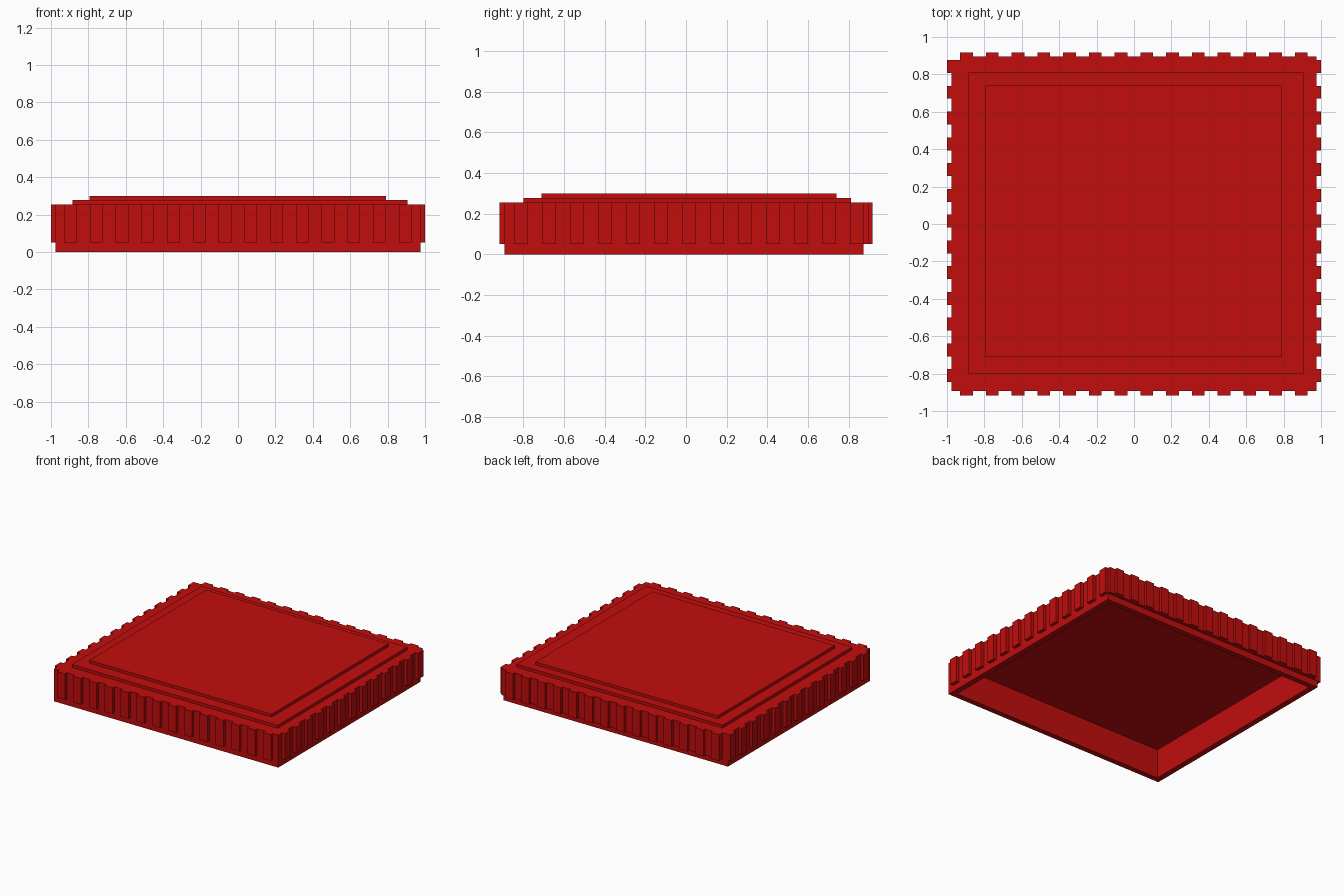
import bpy
import bmesh

if "Cube" in bpy.data.objects:
    bpy.data.objects.remove(bpy.data.objects["Cube"], do_unlink=True)

red = bpy.data.materials.new("deep red")
red.use_nodes = True
RED = (0.54, 0.004, 0.004, 1)
red.diffuse_color = RED
red.node_tree.nodes["Principled BSDF"].inputs["Base Color"].default_value = RED


def prism(name, outline, z0, z1):
    """Upright solid with the given plan outline."""
    bm = bmesh.new()
    face = bm.faces.new([bm.verts.new((x, y, z0)) for x, y in outline])
    ext = bmesh.ops.extrude_face_region(bm, geom=[face])
    top = [v for v in ext["geom"] if isinstance(v, bmesh.types.BMVert)]
    bmesh.ops.translate(bm, vec=(0, 0, z1 - z0), verts=top)
    bmesh.ops.recalc_face_normals(bm, faces=bm.faces)
    mesh = bpy.data.meshes.new(name)
    bm.to_mesh(mesh)
    bm.free()
    mesh.materials.append(red)
    obj = bpy.data.objects.new(name, mesh)
    bpy.context.collection.objects.link(obj)
    return obj


def rect(x0, x1, y0, y1):
    return [(x0, y0), (x1, y0), (x1, y1), (x0, y1)]


def hollow(obj, cutter):
    mod = obj.modifiers.new("cavity", 'BOOLEAN')
    mod.operation = 'DIFFERENCE'
    mod.solver = 'EXACT'
    mod.object = cutter
    bpy.context.view_layer.objects.active = obj
    bpy.ops.object.modifier_apply(modifier=mod.name)


# Toothed plan outline, walked counter-clockwise from the front left corner
PITCH, WIDTH = 0.1377, 0.0685
BX, TX = 0.975, 1.0          # notch and tooth reach in x
BY0, BY1, TY = -0.893, 0.896, 0.917
x_teeth = [-0.93 + PITCH * i for i in range(14)]
y_teeth = [-0.845 + PITCH * i for i in range(13)]

outline = [(-BX, BY0)]
for x in x_teeth:
    outline += [(x, BY0), (x, -TY), (x + WIDTH, -TY), (x + WIDTH, BY0)]
outline.append((BX, BY0))
for y in y_teeth:
    outline += [(BX, y), (TX, y), (TX, y + WIDTH), (BX, y + WIDTH)]
outline.append((BX, BY1))
for x in reversed(x_teeth):
    outline += [(x + WIDTH, BY1), (x + WIDTH, TY), (x, TY), (x, BY1)]
# the back left corner steps straight from one tooth to the next
last = y_teeth[-1] + WIDTH
outline[-1] = (x_teeth[0], last)
for y in reversed(y_teeth):
    outline += [(-TX, y + WIDTH), (-TX, y), (-BX, y), (-BX, y - PITCH + WIDTH)]
outline.pop()

# Hollow toothed body and the plain lip below it
body = prism("toothed_body", outline, 0.05, 0.255)
lip = prism("bottom_lip", rect(-0.975, 0.975, -0.893, 0.872), 0, 0.05)
cutter = prism("cavity_cutter", rect(-0.93, 0.93, -0.85, 0.83), -0.1, 0.23)
hollow(body, cutter)
hollow(lip, cutter)
bpy.data.objects.remove(cutter, do_unlink=True)

# Stepped plates on top
prism("lower_plate", rect(-0.885, 0.905, -0.80, 0.81), 0.25, 0.278)
prism("upper_plate", rect(-0.795, 0.79, -0.71, 0.74), 0.27, 0.30)
